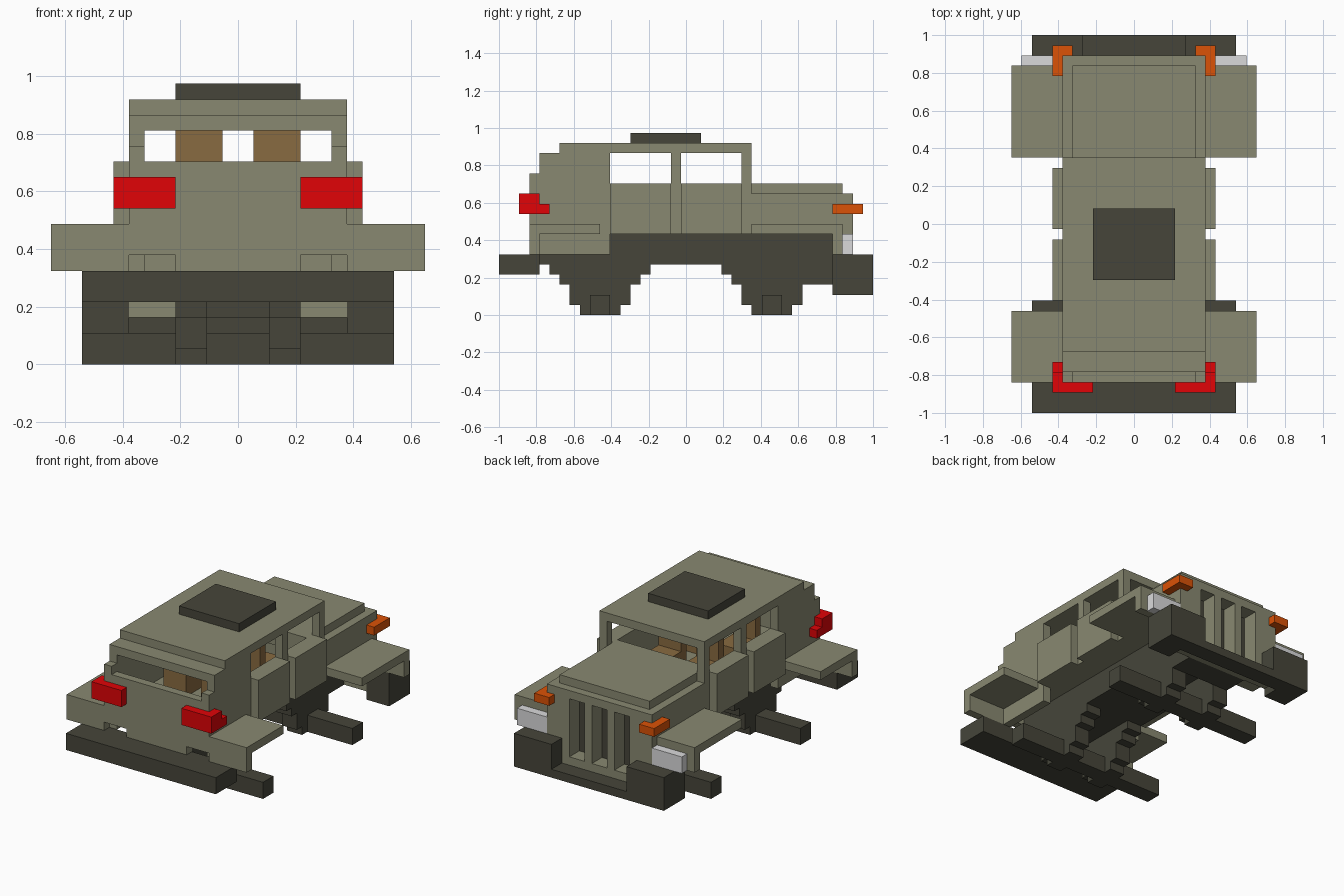
import bpy, bmesh

cube = bpy.data.objects.get("Cube")
if cube:
    bpy.data.objects.remove(cube, do_unlink=True)

U = 2 / 37  # one block of the grid


def material(name, rgb):
    m = bpy.data.materials.new(name)
    m.use_nodes = True
    m.diffuse_color = (*rgb, 1)
    m.node_tree.nodes["Principled BSDF"].inputs["Base Color"].default_value = (*rgb, 1)
    return m


khaki = material("khaki paint", (0.25, 0.25, 0.165))
dark = material("dark metal", (0.061, 0.060, 0.042))
red = material("red lens", (0.75, 0.001, 0.002))
orange = material("orange lens", (0.71, 0.085, 0.002))
white = material("pale lens", (0.70, 0.70, 0.71))
brown = material("brown leather", (0.25, 0.145, 0.052))


def part(name, mat, boxes, mirror=False):
    """Make one object from boxes given as x0, x1, y0, y1, z0, z1 in blocks."""
    bm = bmesh.new()
    for x0, x1, y0, y1, z0, z1 in boxes:
        spans = [(x0, x1), (-x1, -x0)] if mirror else [(x0, x1)]
        for a, b in spans:
            new = bmesh.ops.create_cube(bm, size=1)["verts"]
            for v in new:
                v.co.x = U * (b if v.co.x > 0 else a)
                v.co.y = U * (y1 if v.co.y > 0 else y0)
                v.co.z = U * (z1 if v.co.z > 0 else z0)
    mesh = bpy.data.meshes.new(name)
    bm.to_mesh(mesh)
    bm.free()
    mesh.materials.append(mat)
    obj = bpy.data.objects.new(name, mesh)
    bpy.context.collection.objects.link(obj)
    return obj


# Narrow chassis and bumpers
part("chassis", dark, [(-4, 4, -14.5, 14.5, 5, 8)])
part("front_frame", dark, [(-4, 4, 11.5, 14.5, 3, 5)])
part("tail_bumper", dark, [(-10, 10, -18.5, -14.5, 4, 6)])
part("nose_bumper_bar", dark, [(-5, 5, 16.5, 18.5, 2, 3)])
part("nose_bumper_blocks", dark, [(5, 10, 16.5, 18.5, 2, 6), (7, 10, 14.5, 16.5, 2, 6)], True)

# Axles with stepped springs
for end, y in (("tail", -8.5), ("nose", 8.5)):
    part(end + "_axle", dark, [(-10, 10, y - 1, y + 1, 0, 2)])
    part(end + "_springs", dark, [
        (2, 4, y - 2, y + 2, 0, 1),
        (2, 4, y - 3, y + 3, 1, 3),
        (2, 4, y - 4, y + 4, 3, 4),
        (2, 4, y - 5, y + 5, 4, 5)], True)

# Cabin shell
part("floor", khaki, [(-6, 6, -14.5, 5.5, 8, 9)])
part("tailgate", khaki, [(-7, 7, -15.5, -14.5, 7, 13), (-4, 4, -15.5, -14.5, 6, 7)])
part("tailgate_posts", khaki, [(6, 7, -15.5, -14.5, 13, 14)], True)
part("quarter_panels", khaki, [(6, 7, -14.5, -7.5, 6, 16)], True)
part("tail_window_header", khaki, [(-6, 6, -14.5, -12.5, 15, 16)])
part("door_pillars", khaki, [(6, 7, -1.5, -0.5, 8, 16)], True)
part("windshield_pillars", khaki, [(6, 7, 5.5, 6.5, 13, 16)], True)
part("doors", khaki, [(6, 8, -7.5, -1.5, 8, 13), (6, 8, -0.5, 5.5, 8, 13)], True)
part("firewall", khaki, [(-7, 7, 5.5, 6.5, 8, 13)])
part("dashboard", khaki, [(-6, 6, 4.5, 5.5, 11, 13)])
part("roof", khaki, [(-7, 7, -12.5, 6.5, 16, 17)])
part("roof_hatch", dark, [(-4, 4, -5.5, 1.5, 17, 18)])

# Hood and slotted grille
part("hood", khaki, [(-7, 7, 6.5, 14.5, 8, 12), (-6, 6, 6.5, 15.5, 12, 13)])
part("radiator", dark, [(-4, 4, 14.5, 14.6, 4, 11)])
part("grille", khaki, [(-7, 7, 14.5, 16.5, 11, 12), (-7, 7, 14.5, 16.5, 3, 4)])
part("grille_bars", khaki, [(1, 2, 14.5, 16.5, 4, 11), (4, 7, 14.5, 16.5, 4, 11)], True)

# Fenders with end plates
part("tail_fenders", khaki, [(7, 12, -15.5, -8.5, 8, 9), (7, 12, -15.5, -14.5, 6, 8)], True)
part("nose_fenders", khaki, [(7, 12, 6.5, 15.5, 8, 9), (7, 12, 14.5, 15.5, 6, 8)], True)

# Lamps
part("tail_lamps", red, [
    (4, 8, -16.5, -15.5, 10, 12),
    (7, 8, -15.5, -14.5, 10, 12),
    (7, 8, -14.5, -13.5, 10, 11)], True)
part("turn_signals", orange, [(6, 8, 16.5, 17.5, 10, 11), (7, 8, 14.5, 16.5, 10, 11)], True)
part("headlamps", white, [(7, 11, 15.5, 16.5, 6, 8)], True)

# Seats
for row, y in (("tail", -8.5), ("nose", -1.5)):
    part(row + "_seats", brown, [(1, 4, y, y + 1, 9, 15), (1, 4, y + 1, y + 4, 9, 11)], True)
